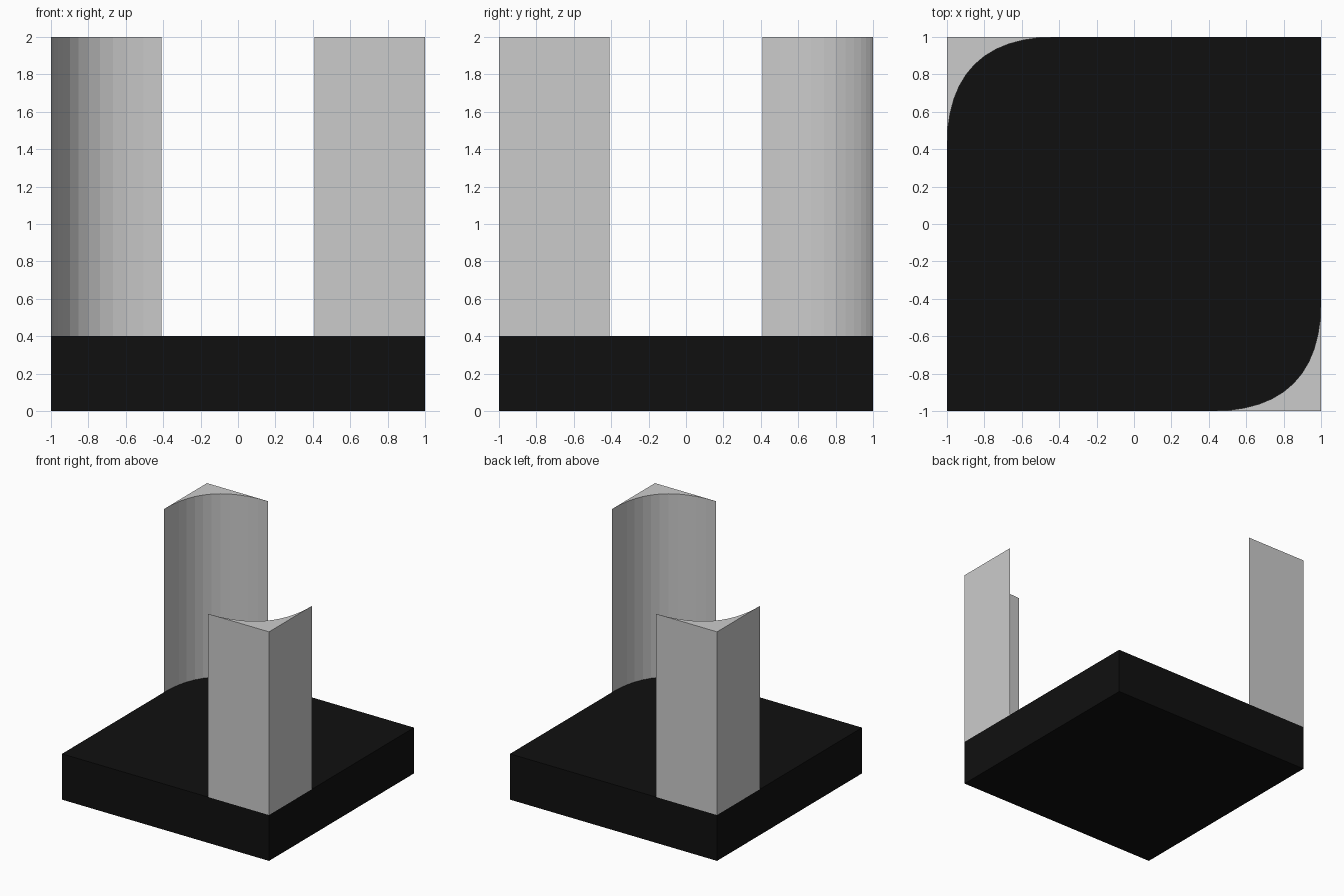
import bpy
import bmesh

if "Cube" in bpy.data.objects:
    bpy.data.objects.remove(bpy.data.objects["Cube"])

BASE_H, TOP, SIZE, STEPS = 0.40, 2.0, 0.59, 12


def prism(name, outline, z0, z1):
    """Extrude a counter-clockwise outline from z0 up to z1."""
    bm = bmesh.new()
    face = bm.faces.new([bm.verts.new((x, y, z0)) for x, y in outline])
    ext = bmesh.ops.extrude_face_region(bm, geom=[face], use_keep_orig=True)
    verts = [g for g in ext["geom"] if isinstance(g, bmesh.types.BMVert)]
    bmesh.ops.translate(bm, verts=verts, vec=(0, 0, z1 - z0))
    bmesh.ops.recalc_face_normals(bm, faces=bm.faces)
    mesh = bpy.data.meshes.new(name)
    bm.to_mesh(mesh)
    bm.free()
    obj = bpy.data.objects.new(name, mesh)
    bpy.context.collection.objects.link(obj)
    return obj


# Black square base slab
base = prism("base", [(-1, -1), (1, -1), (1, 1), (-1, 1)], 0, BASE_H)
black = bpy.data.materials.new("black")
black.diffuse_color = (0.005, 0.005, 0.005, 1)
black.use_nodes = True
black.node_tree.nodes["Principled BSDF"].inputs["Base Color"].default_value = black.diffuse_color
base.data.materials.append(black)

# Corner posts: square outer corner, concave quadratic curve on the inside
curve = []
for i in range(STEPS + 1):
    t = i / STEPS
    curve.append((-1 + SIZE * t ** 2, 1 - SIZE * (1 - t) ** 2))
profile = [(-1, 1)] + curve[1:-1]
profile = [(-1, 1)] + curve

for name, s in (("back_left_post", 1), ("front_right_post", -1)):
    prism(name, [(s * x, s * y) for x, y in profile], BASE_H, TOP)
